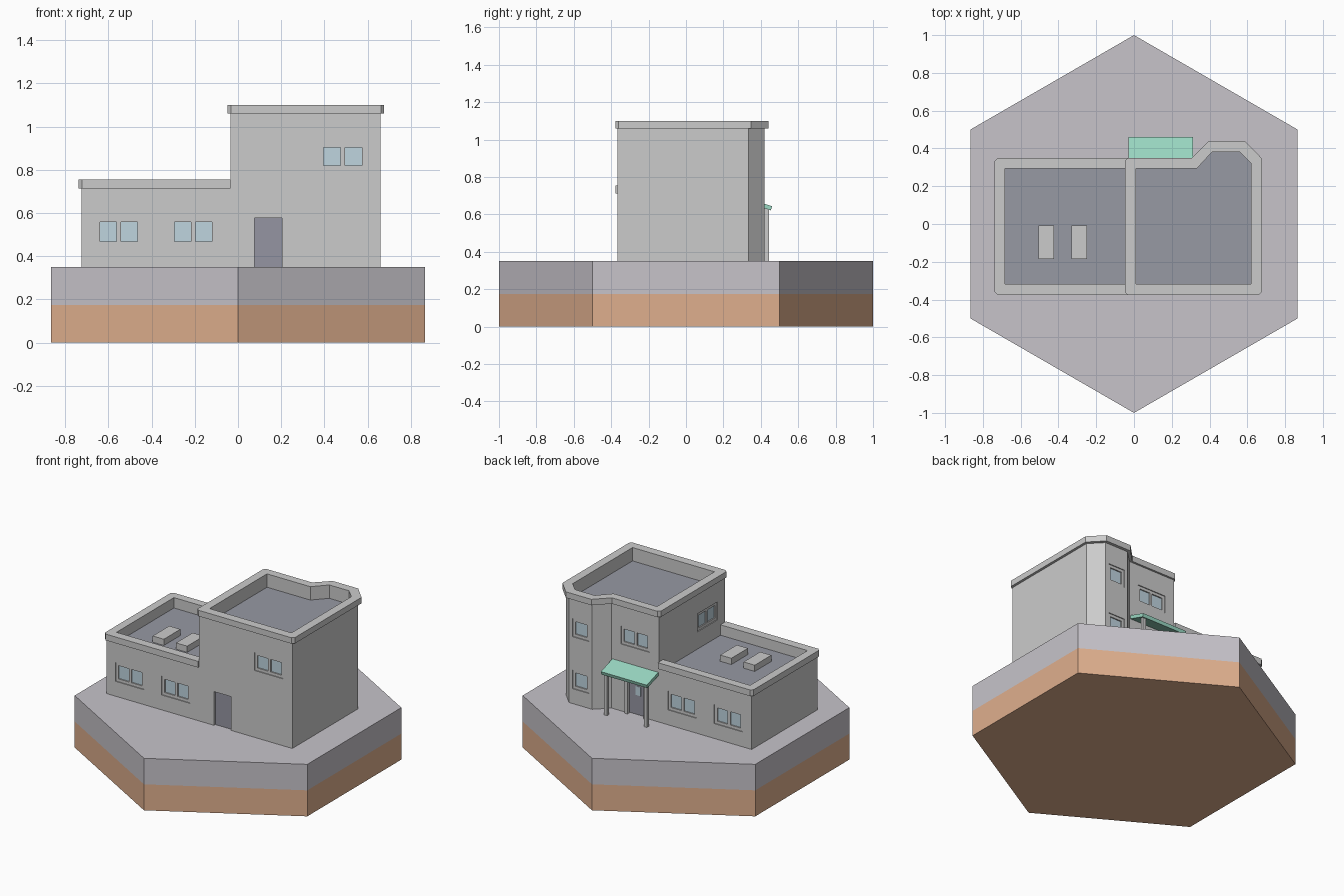
import bpy, bmesh, math
from mathutils import Matrix, Vector

if "Cube" in bpy.data.objects:
    bpy.data.objects.remove(bpy.data.objects["Cube"])


def mat(name, *rgb):
    m = bpy.data.materials.new(name)
    m.diffuse_color = (*rgb, 1)
    m.use_nodes = True
    m.node_tree.nodes["Principled BSDF"].inputs["Base Color"].default_value = m.diffuse_color
    return m


STONE = mat("pale_stone", .57, .55, .59)
DIRT = mat("dirt", .74, .43, .27)
ROOF = mat("roof_felt", .31, .32, .37)
GLASS = mat("glass", .52, .66, .74)
DOOR = mat("door_paint", .30, .30, .36)
GREEN = mat("awning_green", .32, .68, .54)


def add_prism(bm, pts, z0, z1, mtx=Matrix()):
    lo = [bm.verts.new(mtx @ Vector((x, y, z0))) for x, y in pts]
    hi = [bm.verts.new(mtx @ Vector((x, y, z1))) for x, y in pts]
    bm.faces.new(lo[::-1])
    bm.faces.new(hi)
    n = len(pts)
    for i in range(n):
        j = (i + 1) % n
        bm.faces.new((lo[i], lo[j], hi[j], hi[i]))


def rect(x0, x1, y0, y1):
    return [(x0, y0), (x1, y0), (x1, y1), (x0, y1)]


def build(name, prisms, material=None):
    """One object from a list of (outline, z0, z1[, matrix])."""
    bm = bmesh.new()
    for p in prisms:
        add_prism(bm, *p)
    bmesh.ops.recalc_face_normals(bm, faces=bm.faces)
    me = bpy.data.meshes.new(name)
    bm.to_mesh(me)
    bm.free()
    ob = bpy.data.objects.new(name, me)
    bpy.context.collection.objects.link(ob)
    if material:
        me.materials.append(material)
    return ob


def cut(ob, prisms):
    cutter = build("cutter", prisms)
    cutter.hide_render = True
    mod = ob.modifiers.new("cut", 'BOOLEAN')
    mod.operation, mod.solver, mod.object = 'DIFFERENCE', 'EXACT', cutter
    dg = bpy.context.evaluated_depsgraph_get()
    me = bpy.data.meshes.new_from_object(ob.evaluated_get(dg))
    ob.modifiers.clear()
    ob.data = me
    bpy.data.objects.remove(cutter)


# hexagonal ground block in two layers
hexagon = [(math.sin(math.radians(-60 * i)), math.cos(math.radians(-60 * i))) for i in range(6)]
build("ground_dirt", [(hexagon, 0, .175)], DIRT)
build("ground_stone", [(hexagon, .175, .35)], STONE)

# plans of the two blocks: walls, roof wells, cornices
tall_plan = [(-.035, -.365), (.66, -.365), (.66, .335), (.578, .42), (.405, .42), (.318, .337), (-.035, .337)]
tall_well = [(.01, -.317), (.62, -.317), (.62, .32), (.56, .381), (.413, .381), (.333, .294), (.01, .294)]
tall_trim = [(-.048, -.36), (-.032, -.376), (.661, -.376), (.677, -.36), (.677, .347), (.587, .44),
             (.397, .44), (.307, .35), (-.032, .35), (-.048, .334)]
low_plan = rect(-.725, -.035, -.365, .337)
low_well = rect(-.683, -.035, -.317, .294)
low_trim = [(-.035, -.376), (-.035, -.317), (-.683, -.317), (-.683, .294), (-.035, .294), (-.035, .35),
            (-.722, .35), (-.738, .334), (-.738, -.36), (-.722, -.376)]
LOW_ROOF, TALL_ROOF = .685, 1.01

D = .02                                     # depth of openings
cuts = {"low": [], "tall": []}
frames, panes, doors = [], [], []


def opening(block, x, y, turn, z0, z1, w, n):
    """n panes of glass, or a door when n is 0; local -y points out of the wall."""
    m = Matrix.Translation((x, y, 0)) @ Matrix.Rotation(math.radians(turn), 4, 'Z')
    h = w / 2
    zb = z0 if n else z0 - .02
    cuts[block].append((rect(-h, h, -.02, D), zb, z1, m))
    if not n:
        doors.append((rect(-h, h, D - .006, D + .002), z0, z1, m))
        return
    b, f = .019, .006
    frames.append((rect(-h, h, f, D), z0, z0 + b, m))
    frames.append((rect(-h, h, f, D), z1 - b, z1, m))
    step = (w - b) / n
    for i in range(n + 1):
        u = -h + i * step
        frames.append((rect(u, u + b, f, D), z0 + b, z1 - b, m))
    panes.append((rect(-h + b / 2, h - b / 2, D - .006, D - .001), z0 + b / 2, z1 - b / 2, m))


FRONT, BACK = -.365, .337
LO, HI = (.45, .577), (.80, .922)
for x in (-.552, -.207):
    opening("low", x, FRONT, 0, *LO, .213, 2)
    opening("low", x, BACK, 180, *LO, .213, 2)
opening("tall", .485, FRONT, 0, *HI, .215, 2)
opening("tall", .142, BACK, 180, *HI, .215, 2)
opening("tall", -.035, -.18, -90, *HI, .215, 2)
for z in (LO, HI):
    opening("tall", .49, .42, 180, *z, .125, 1)
opening("tall", .14, FRONT, 0, .35, .577, .127, 0)
opening("tall", .13, BACK, 180, .35, .577, .127, 0)

# walls with roof wells and openings cut out
low = build("low_walls", [(low_plan, .35, .715)])
cut(low, [(rect(-.683, 0, -.317, .294), LOW_ROOF - .01, .9)])
cut(low, cuts["low"])
tall = build("tall_walls", [(tall_plan, .35, 1.06)])
cut(tall, [(tall_well, TALL_ROOF - .01, 1.2)])
cut(tall, cuts["tall"])

# cornices
build("low_cornice", [(low_trim, .713, .755)])
cornice = build("tall_cornice", [(tall_trim, 1.06, 1.10)])
cut(cornice, [(tall_well, 1.0, 1.2)])

# roof floors and roof vents
build("low_roof", [(low_well, LOW_ROOF - .01, LOW_ROOF)], ROOF)
build("tall_roof", [(tall_well, TALL_ROOF - .01, TALL_ROOF)], ROOF)
build("roof_vents", [(rect(x, x + .083, -.185, -.008), LOW_ROOF, LOW_ROOF + .042) for x in (-.506, -.332)])

# window frames, glass, doors
build("window_frames", frames)
build("window_glass", panes, GLASS)
build("doors", doors, DOOR)
build("back_door_pane", [(rect(.11, .15, .322, .325), .48, .54)], GLASS)
build("back_door_jambs", [(rect(x - .01, x + .01, .33, .352), .35, .62) for x in (.06, .2)])

# sloping awning on posts: side profile in (y, z) extruded along x
to_side = Matrix(((0, 0, 1, 0), (1, 0, 0, 0), (0, 1, 0, 0), (0, 0, 0, 1)))
side = [(.335, .660), (.454, .622), (.46, .644), (.335, .684)]
build("awning", [(side, -.03, .312, to_side)], GREEN)
build("awning_posts", [(rect(x - .011, x + .011, .421, .443), .35, .632) for x in (-.008, .288)])
